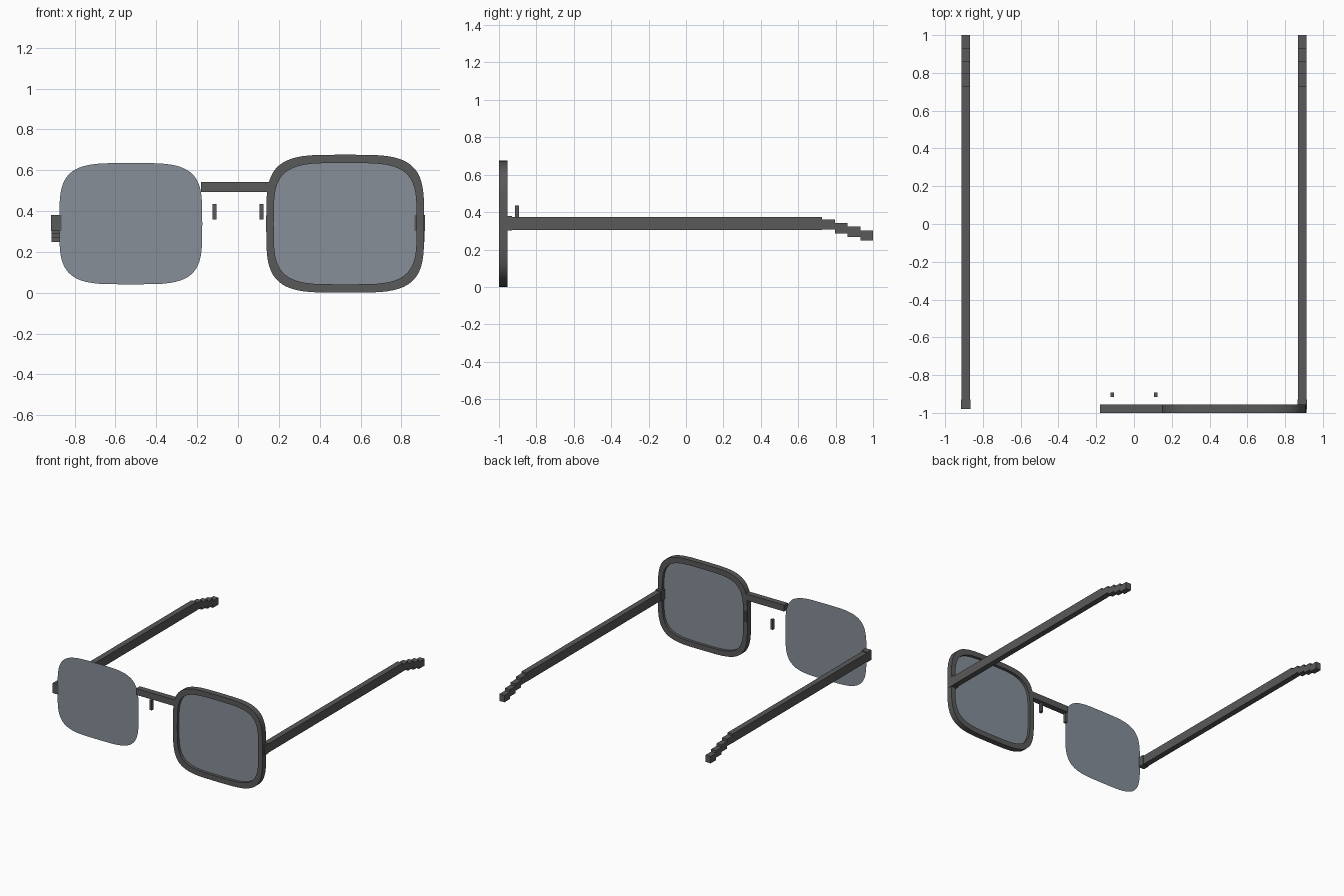
import bpy, bmesh
from math import sin, cos, tau, copysign

cube = bpy.data.objects.get("Cube")
if cube:
    bpy.data.objects.remove(cube, do_unlink=True)


def material(name, rgb):
    mat = bpy.data.materials.new(name)
    mat.use_nodes = True
    mat.diffuse_color = (*rgb, 1)
    mat.node_tree.nodes["Principled BSDF"].inputs["Base Color"].default_value = (*rgb, 1)
    return mat


FRAME = material("dark grey", (0.1, 0.1, 0.1))
LENS = material("blue grey glass", (0.24, 0.275, 0.315))


def finish(name, bm, mat):
    bmesh.ops.recalc_face_normals(bm, faces=bm.faces[:])
    mesh = bpy.data.meshes.new(name)
    bm.to_mesh(mesh)
    bm.free()
    mesh.materials.append(mat)
    obj = bpy.data.objects.new(name, mesh)
    bpy.context.collection.objects.link(obj)
    return obj


def box(name, xs, ys, zs):
    bm = bmesh.new()
    bmesh.ops.create_cube(bm, size=1)
    for v in bm.verts:
        for i, (lo, hi) in enumerate((xs, ys, zs)):
            v.co[i] = (lo + hi) / 2 + v.co[i] * (hi - lo)
    return finish(name, bm, FRAME)


def rounded_square(bm, cx, half_w, half_h, y, n=64):
    """Ring of vertices along a superellipse."""
    def bulge(c):
        return copysign(abs(c) ** 0.5, c) if abs(c) > 1e-6 else 0
    return [bm.verts.new((cx + half_w * bulge(cos(tau * i / n)), y,
                          0.338 + half_h * bulge(sin(tau * i / n)))) for i in range(n)]


# Lenses: thin flat sheets
for side, label in ((1, "left"), (-1, "right")):
    bm = bmesh.new()
    bm.faces.new(rounded_square(bm, side * 0.525, 0.35, 0.297, -0.977))
    finish(label + "_lens", bm, LENS)

# Rim around the left lens only
bm = bmesh.new()
rings = [rounded_square(bm, 0.525, w, h, y) for w, h, y in
         ((0.387, 0.338, -1), (0.387, 0.338, -0.955), (0.35, 0.297, -0.955), (0.35, 0.297, -1))]
for a, b in zip(rings, rings[1:] + rings[:1]):
    for i in range(len(a)):
        j = (i + 1) % len(a)
        bm.faces.new((a[i], a[j], b[j], b[i]))
rim = finish("left_rim", bm, FRAME)
bpy.context.view_layer.objects.active = rim
rim.select_set(True)
bpy.ops.object.shade_smooth_by_angle(angle=0.5)

# Bridge
box("bridge", (-0.18, 0.18), (-1, -0.955), (0.492, 0.542))

# Paired parts: nose pads, hinges, temples with stepped ear tips
for side, label in ((1, "left"), (-1, "right")):
    def span(lo, hi):
        return sorted((side * lo, side * hi))
    box(label + "_nose_pad", span(0.105, 0.125), (-0.915, -0.892), (0.358, 0.435))
    box(label + "_hinge", span(0.865, 0.915), (-0.98, -0.93), (0.302, 0.38))
    arm = span(0.869, 0.913)
    box(label + "_temple", arm, (-0.95, 0.728), (0.305, 0.374))
    for k in range(4):
        start, top = 0.728 + 0.068 * k, 0.36 - 0.019 * k
        box(f"{label}_ear_tip_{k + 1}", arm, (start, start + 0.068), (top - 0.054, top))
